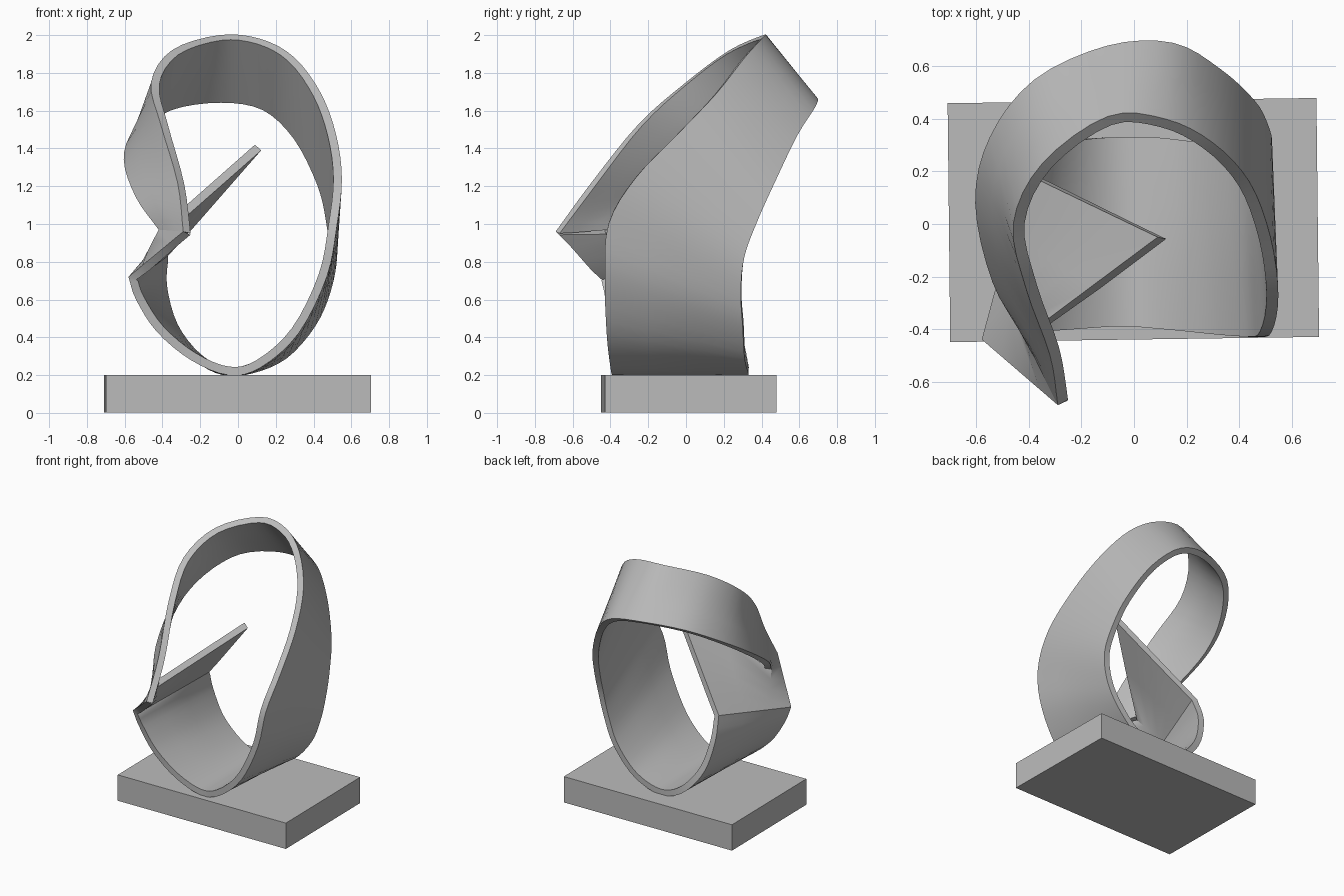
import bpy
from mathutils import Vector

if "Cube" in bpy.data.objects:
    bpy.data.objects.remove(bpy.data.objects["Cube"])

grey = bpy.data.materials.new("plain grey")
grey.diffuse_color = (0.5, 0.5, 0.5, 1)
grey.use_nodes = True
grey.node_tree.nodes["Principled BSDF"].inputs["Base Color"].default_value = grey.diffuse_color


def make_object(name, verts, faces):
    mesh = bpy.data.meshes.new(name)
    mesh.from_pydata(verts, [], faces)
    mesh.materials.append(grey)
    obj = bpy.data.objects.new(name, mesh)
    bpy.context.collection.objects.link(obj)
    return obj


def spline(points, steps):
    """Smooth curve through the points (Catmull-Rom)."""
    pts = [Vector(p) for p in points]
    pts = [2 * pts[0] - pts[1]] + pts + [2 * pts[-1] - pts[-2]]
    out = []
    for a, b, c, d in zip(pts, pts[1:], pts[2:], pts[3:]):
        for k in range(steps):
            t = k / steps
            out.append(0.5 * (2 * b + (c - a) * t + (2 * a - 5 * b + 4 * c - d) * t ** 2
                              + (3 * b - a - 3 * c + d) * t ** 3))
    return out + [pts[-2]]


# Base slab, slightly out of square
corners = [(-0.70, -0.45), (0.705, -0.43), (0.695, 0.48), (-0.71, 0.46)]
make_object("base",
            [(x, y, z) for z in (0.003, 0.2) for x, y in corners],
            [(3, 2, 1, 0), (4, 5, 6, 7)] + [(i, (i + 1) % 4, (i + 1) % 4 + 4, i + 4) for i in range(4)])

# Ribbon: front and back edges, from the left joint over the top, down and under to the crease
front_edge = [(-.29, -.69, .96), (-.32, -.50, 1.22), (-.41, -.25, 1.53), (-.46, 0, 1.75),
              (-.35, .23, 1.92), (-.1, .41, 2.0), (.12, .40, 1.98), (.30, .31, 1.88),
              (.44, .16, 1.69), (.52, -.05, 1.47), (.55, -.27, 1.24), (.525, -.41, 1.0),
              (.47, -.43, .72), (.32, -.42, .42), (.12, -.40, .24), (-.05, -.39, .2),
              (-.25, -.40, .28), (-.43, -.41, .43), (-.54, -.42, .60), (-.58, -.44, .72)]
back_edge = [(-.42, -.43, .97), (-.54, -.22, 1.14), (-.605, .08, 1.34), (-.55, .33, 1.50),
             (-.38, .55, 1.63), (-.1, .68, 1.67), (.15, .69, 1.63), (.33, .59, 1.47),
             (.46, .47, 1.22), (.51, .38, 1.02), (.525, .31, .83), (.49, .29, .64),
             (.41, .30, .46), (.26, .31, .29), (.08, .33, .21), (-.08, .33, .2),
             (-.23, .32, .28), (-.36, .29, .45), (-.42, .25, .67), (-.41, .19, .85)]
across = [0, 0.3, 0.65, 1]
rows = [[a.lerp(b, t) for t in across]
        for a, b in zip(spline(front_edge, 4), spline(back_edge, 4))]

# Pointed flap beyond the crease, ending on a bent free edge
joint, shoulder, tip = Vector(front_edge[0]), Vector(back_edge[0]), Vector((.09, -.05, 1.42))
end = [joint, shoulder, shoulder.lerp(tip, 0.5), tip]
crease = rows[-1]
rows += [[p.lerp(q, k / 4) for p, q in zip(crease, end)] for k in range(1, 5)]

n = len(across)
verts = [p for row in rows for p in row]
faces = [(i * n + j, (i + 1) * n + j, (i + 1) * n + j + 1, i * n + j + 1)
         for i in range(len(rows) - 1) for j in range(n - 1)]
ribbon = make_object("ribbon", verts, faces)
thick = ribbon.modifiers.new("thickness", 'SOLIDIFY')
thick.thickness = 0.045
thick.offset = -1

bpy.context.view_layer.objects.active = ribbon
ribbon.select_set(True)
bpy.ops.object.modifier_apply(modifier="thickness")
bpy.ops.object.shade_smooth_by_angle(angle=0.6)
